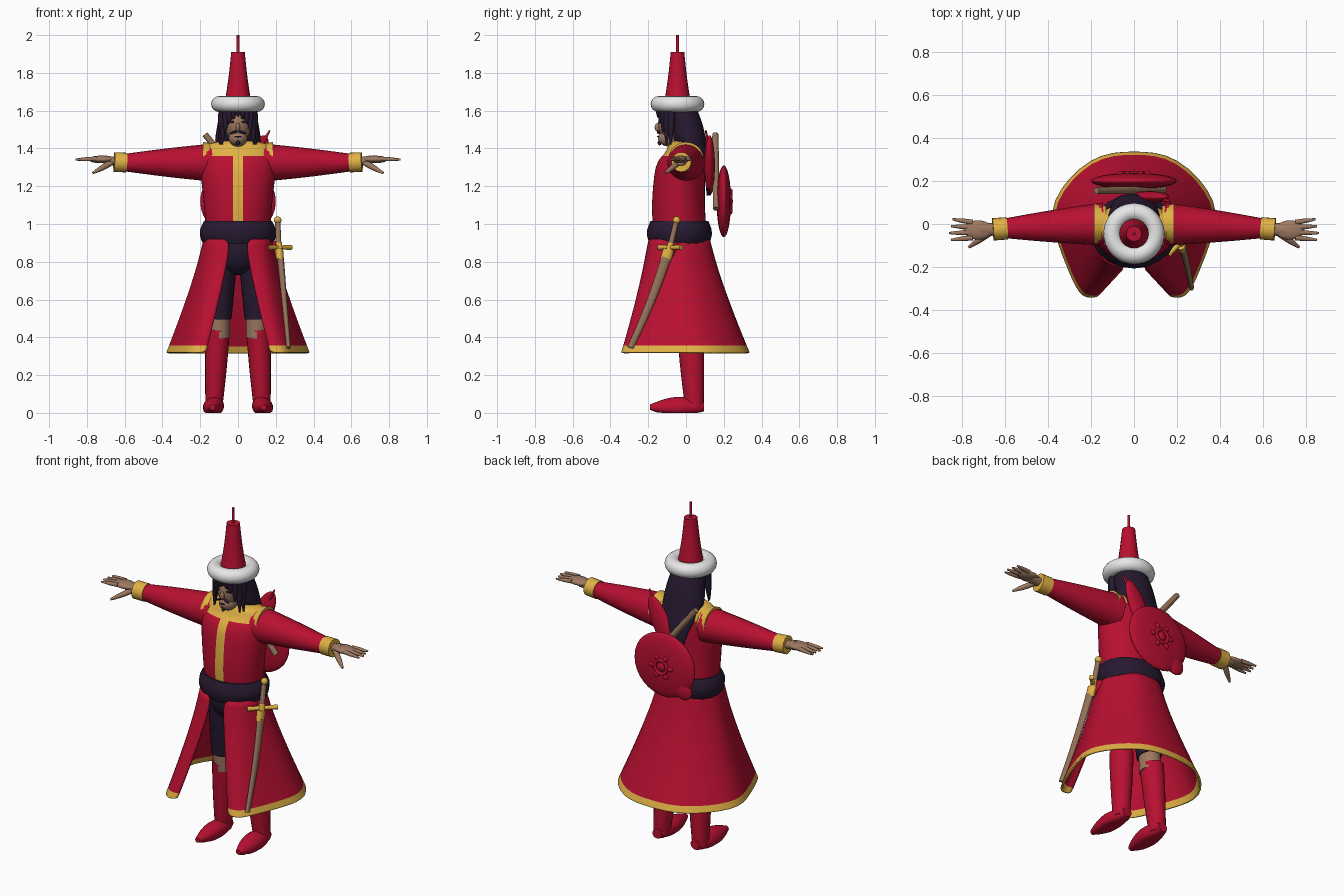
import bpy, bmesh
from math import sin, cos, pi
from mathutils import Vector

default_cube = bpy.data.objects.get("Cube")
if default_cube:
    bpy.data.objects.remove(default_cube)


def material(name, red, green, blue):
    mat = bpy.data.materials.new(name)
    mat.use_nodes = True
    mat.diffuse_color = (red, green, blue, 1)
    mat.node_tree.nodes["Principled BSDF"].inputs["Base Color"].default_value = mat.diffuse_color
    return mat


RED = material("crimson cloth", .48, .005, .03)
GOLD = material("gold trim", .75, .44, .06)
DARK = material("dark purple", .02, .01, .03)
SKIN = material("tan skin", .34, .19, .12)
WOOD = material("brown leather", .3, .17, .1)
WHITE = material("white fur", .8, .8, .8)


def finish(name, bm, mats, rule=None, angle=pi / 4):
    """Turn a bmesh into a smooth shaded object, coloured by a rule on face centres."""
    bmesh.ops.recalc_face_normals(bm, faces=bm.faces)
    for face in bm.faces:
        face.smooth = True
        if rule:
            face.material_index = int(rule(face.calc_center_median()))
    mesh = bpy.data.meshes.new(name)
    bm.to_mesh(mesh)
    bm.free()
    for mat in mats:
        mesh.materials.append(mat)
    obj = bpy.data.objects.new(name, mesh)
    bpy.context.scene.collection.objects.link(obj)
    bpy.ops.object.select_all(action="DESELECT")
    obj.select_set(True)
    bpy.context.view_layer.objects.active = obj
    bpy.ops.object.shade_smooth_by_angle(angle=angle)
    return obj


def skin_rings(rings, closed=True):
    """Bridge rows of points into a surface, with end caps when closed."""
    bm = bmesh.new()
    rows = [[bm.verts.new(point) for point in ring] for ring in rings]
    for low, high in zip(rows, rows[1:]):
        for i in range(0 if closed else 1, len(low)):
            bm.faces.new((low[i - 1], low[i], high[i], high[i - 1]))
    if closed:
        bm.faces.new(rows[0])
        bm.faces.new(rows[-1])
    return bm


def oval(centre, u, v, segments=32):
    turns = [2 * pi * i / segments for i in range(segments)]
    return [centre + u * cos(t) + v * sin(t) for t in turns]


def limb(name, mat, start, end, r0, r1, bulge=0, flat=1, bend=0):
    """Tapered round bar; it can swell, be flattened and bow along y."""
    start, end = Vector(start), Vector(end)
    way = (end - start).normalized()
    u = Vector((0, 1, 0)) if abs(way.x) > abs(way.z) or abs(way.y) > abs(way.z) and abs(way.x) > .1 else Vector((1, 0, 0))
    u = (u - way * u.dot(way)).normalized()
    v = way.cross(u) * flat
    rings = []
    for i in range(9):
        t = i / 8
        swell = sin(pi * t)
        radius = r0 + (r1 - r0) * t + bulge * swell
        centre = start.lerp(end, t) + Vector((0, bend * swell, 0))
        rings.append(oval(centre, u * radius, v * radius, 20))
    for ring in rings:
        for point in ring:
            point.z = max(point.z, 0)
    return finish(name, skin_rings(rings), [mat])


def body(profile, steps=4):
    """Smooth upright form from a few (y, z, half width, half depth) sections."""
    rings = []
    last = len(profile) - 1
    for i in range(last * steps + 1):
        k, t = min(i // steps, last - 1), i / steps
        t -= k
        near = [Vector(profile[max(0, min(last, k + j))]) for j in (-1, 0, 1, 2)]
        slope_a, slope_b = (near[2] - near[0]) / 2, (near[3] - near[1]) / 2
        ease = t * t * (3 - 2 * t)
        y, z, a, b = near[1].lerp(near[2], ease) + slope_a * t * (1 - t) ** 2 - slope_b * t * t * (1 - t)
        rings.append(oval(Vector((0, y, z)), Vector((a, 0, 0)), Vector((0, b, 0)), 40))
    return skin_rings(rings)


def ball(name, mat, centre, size, tilt=0):
    bm = bmesh.new()
    bmesh.ops.create_uvsphere(bm, u_segments=24, v_segments=16, radius=1)
    obj = finish(name, bm, [mat])
    obj.location, obj.scale, obj.rotation_euler.y = centre, size, tilt


def hoop(name, mat, centre, major, minor, tilt=0):
    bpy.ops.mesh.primitive_torus_add(location=centre, rotation=(tilt, 0, 0), major_radius=major,
                                     minor_radius=minor, major_segments=40, minor_segments=16)
    bpy.context.object.name = name
    bpy.context.object.data.materials.append(mat)
    bpy.ops.object.shade_smooth()


# Hat
HAT_Y = -.045
limb("hat_crown", RED, (0, HAT_Y, 1.62), (0, HAT_Y, 1.91), .075, .036, bulge=-.004)
limb("hat_spike", RED, (0, HAT_Y, 1.9), (0, HAT_Y, 2), .008, .007)
hoop("hat_brim", WHITE, (0, HAT_Y, 1.635), .1, .042)

# Head and face
limb("neck", SKIN, (0, -.02, 1.38), (0, -.03, 1.5), .055, .05)
ball("head", SKIN, (0, -.065, 1.53), (.07, .083, .1))
ball("jaw", SKIN, (0, -.09, 1.455), (.05, .058, .045))
ball("nose", SKIN, (0, -.148, 1.512), (.012, .018, .023))
ball("mouth", DARK, (0, -.147, 1.463), (.018, .006, .004))
ball("chin_tuft", DARK, (0, -.14, 1.43), (.01, .01, .014))
for side in (-1, 1):
    ball("eye", DARK, (side * .028, -.139, 1.54), (.012, .006, .006))
    ball("eyebrow", DARK, (side * .03, -.137, 1.56), (.02, .008, .005), side * .15)
    ball("moustache", DARK, (side * .022, -.145, 1.486), (.024, .008, .006), side * .4)

# Hair: long back fall, and loose strands that lengthen toward the temples
finish("hair", body([(.12, 1.15, .05, .01), (.11, 1.3, .09, .03), (.03, 1.42, .12, .08),
                     (0, 1.52, .11, .09), (-.04, 1.63, .09, .09)]), [DARK])
for i in range(-5, 6):
    turn = i / 4
    out = Vector((sin(turn), -cos(turn), 0)) * .095
    root = Vector((0, -.05, 1.63)) + out * .9
    tip = Vector((0, -.05, 1.57 - .15 * min(1, turn * turn))) + out * 1.05
    limb("hair_strand", DARK, root, tip, .02, .004, bulge=.006)

# Coat body: gold shoulder collar and front band cut into the cloth
BAND, COLLAR = .027, 1.36
coat = body([(-.03, .95, .17, .14), (-.04, 1.1, .18, .14), (-.03, 1.3, .2, .13),
             (-.01, 1.38, .19, .1), (-.01, 1.42, .16, .08), (-.01, 1.44, .08, .06)])
for spot, normal in (((BAND, 0, 0), (1, 0, 0)), ((-BAND, 0, 0), (1, 0, 0)), ((0, 0, COLLAR), (0, 0, 1))):
    bmesh.ops.bisect_plane(coat, geom=coat.verts[:] + coat.edges[:] + coat.faces[:],
                           plane_co=spot, plane_no=normal)
finish("coat_body", coat, [RED, GOLD], lambda c: c.z > COLLAR or (abs(c.x) < BAND and c.y < 0))
limb("belt", DARK, (0, -.035, .895), (0, -.035, 1.015), .185, .18, bulge=.02, flat=.85)
ball("hips", DARK, (0, -.03, .88), (.16, .12, .15))

# Arms, hands, legs and boots, the same on both sides
for side in (-1, 1):
    def at(x, y, z):
        return Vector((side * x, y, z))

    limb("shoulder_trim", GOLD, at(.13, 0, 1.34), at(.185, 0, 1.34), .085, .094)
    limb("sleeve", RED, at(.14, 0, 1.325), at(.6, -.02, 1.325), .1, .046, bulge=.003)
    limb("cuff", GOLD, at(.59, -.02, 1.325), at(.656, -.025, 1.328), .052, .052)
    limb("wrist", SKIN, at(.64, -.025, 1.33), at(.71, -.027, 1.338), .028, .032, flat=.8)
    ball("palm", SKIN, at(.725, -.028, 1.342), (.068, .045, .02))
    for i in range(4):
        knuckle = at(.75, .008 - .024 * i, 1.345)
        limb("finger", SKIN, knuckle, knuckle + at(.11 - .008 * abs(i - 2), .014 - .008 * i, -.004),
             .012, .005, bulge=.002)
    limb("thumb", SKIN, at(.67, -.04, 1.325), at(.768, -.108, 1.27), .015, .006, bulge=.004)

    limb("trouser_leg", DARK, at(.08, -.02, .9), at(.1, .01, .5), .085, .066, flat=1.1)
    limb("knee", SKIN, at(.1, .01, .52), at(.1, .02, .4), .058, .058, flat=1.1)
    limb("boot_shaft", RED, at(.107, .022, .44), at(.128, .045, .02), .064, .044, bulge=.003, flat=1.1)
    limb("boot_foot", RED, at(.125, .095, .035), at(.135, -.19, .03), .03, .016, bulge=.034, flat=.9)

# Flared coat skirt, open at the front, with a gold hem
WAIST = [(0, .13), (.1, .12), (.19, 0), (.18, -.08), (.15, -.16), (.1, -.19), (.04, -.2)]
HEM = [(0, .34), (.2, .33), (.41, .1), (.36, -.08), (.29, -.26), (.24, -.35), (.17, -.34)]
TOP, DROP = .92, .6
rows = []
for step in (0, .2, .4, .6, .8, .96, 1):
    half = [Vector((*a, TOP)).lerp(Vector((*b, TOP)), step ** 1.2) for a, b in zip(WAIST, HEM)]
    for point in half:
        point.z -= DROP * step
    rows.append([Vector((-p.x, p.y, p.z)) for p in half[:0:-1]] + half)
skirt = finish("coat_skirt", skin_rings(rows, closed=False), [RED, GOLD],
               lambda c: c.z < TOP - DROP * .96, pi / 2)
soft = skirt.modifiers.new("soft", "SUBSURF")
soft.levels = soft.render_levels = 2
skirt.modifiers.new("cloth", "SOLIDIFY").thickness = .012

# Sabre in its scabbard, on the left hip
limb("scabbard", WOOD, (.225, -.105, .82), (.268, -.295, .345), .018, .011, flat=1.5, bend=.01)
limb("scabbard_throat", GOLD, (.222, -.108, .81), (.218, -.092, .865), .021, .021, flat=1.4)
limb("sabre_grip", WOOD, (.216, -.088, .86), (.21, -.05, 1.02), .015, .014)
limb("sabre_langet", GOLD, (.218, -.09, .85), (.216, -.08, .9), .02, .016)
limb("sabre_guard", GOLD, (.16, -.142, .876), (.28, -.025, .876), .014, .014, bulge=-.003)
ball("sabre_pommel", GOLD, (.21, -.05, 1.02), (.02, .02, .02))
limb("scabbard_hanger", RED, (.19, -.06, .9), (.21, -.095, .83), .012, .012, flat=2)

# Quiver and bow stave crossed on the back
ball("quiver", RED, (.07, .125, 1.31), (.058, .028, .175), pi / 7)
limb("quiver_tip", RED, (.115, .12, 1.4), (.168, .105, 1.495), .014, .004)
limb("bow_stave", WOOD, (.14, .16, 1.08), (-.175, .155, 1.475), .016, .016, bulge=.002)

# Round shield with a rosette boss
SHIELD = Vector((0, .2, 1.12))
BOSS = SHIELD + Vector((0, .036, 0))
ball("shield", RED, SHIELD, (.2, .038, .19))
ball("shield_corner", RED, SHIELD + Vector((-.11, 0, -.11)), (.075, .025, .06), -pi / 4)
hoop("shield_boss_ring", RED, BOSS, .04, .01, pi / 2)
ball("shield_boss", RED, BOSS, (.025, .012, .025))
for i in range(6):
    turn = i * pi / 3
    ball("shield_petal", RED, BOSS + Vector((cos(turn), 0, sin(turn))) * .06, (.018, .011, .014), -turn)
